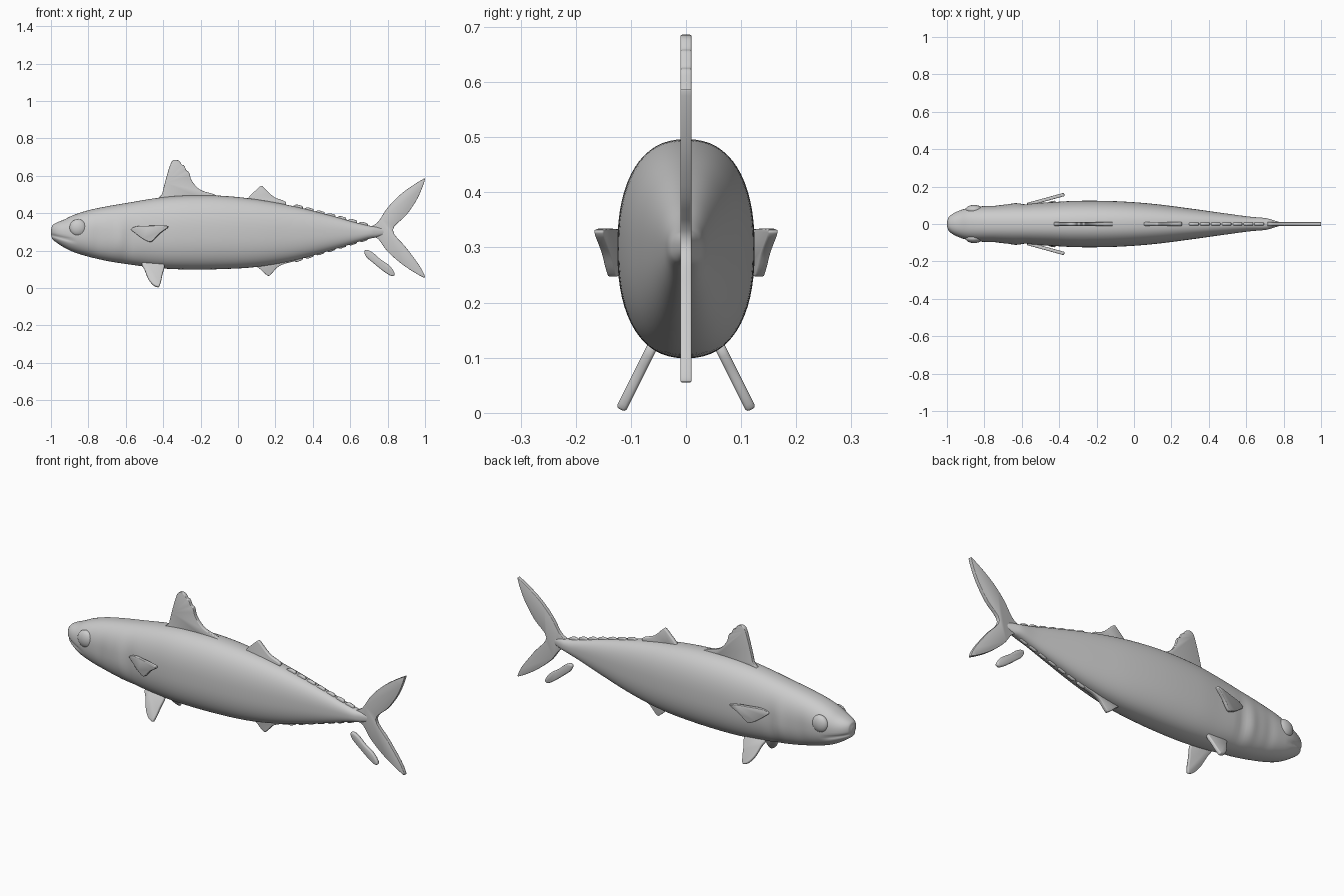
import bpy, bmesh, math
from mathutils import Vector

if "Cube" in bpy.data.objects:
    bpy.data.objects.remove(bpy.data.objects["Cube"])


def link(name, bm, angle=50):
    bmesh.ops.recalc_face_normals(bm, faces=bm.faces[:])
    me = bpy.data.meshes.new(name)
    bm.to_mesh(me)
    bm.free()
    ob = bpy.data.objects.new(name, me)
    bpy.context.collection.objects.link(ob)
    bpy.ops.object.select_all(action='DESELECT')
    ob.select_set(True)
    bpy.context.view_layer.objects.active = ob
    bpy.ops.object.shade_smooth_by_angle(angle=math.radians(angle))
    return ob


def catmull(a, b, c, d, t):
    return 0.5 * (2 * b + (c - a) * t + (2 * a - 5 * b + 4 * c - d) * t * t
                  + (3 * b - a - 3 * c + d) * t ** 3)


def bump(v, centre, width):
    return math.exp(-((v - centre) / width) ** 2)


# Body stations: x, top z, bottom z, half width
STATIONS = [Vector(s) for s in (
    (-1.0, .312, .285, .012), (-.993, .335, .262, .033), (-.97, .350, .243, .054),
    (-.93, .366, .217, .073), (-.88, .390, .193, .087), (-.80, .416, .168, .096),
    (-.70, .437, .145, .103), (-.60, .454, .129, .108), (-.45, .479, .109, .116),
    (-.30, .494, .100, .124), (-.10, .494, .101, .122), (.10, .474, .113, .108),
    (.30, .437, .148, .083), (.50, .387, .203, .055), (.62, .353, .240, .039),
    (.70, .334, .263, .032), (.74, .328, .271, .022), (.785, .318, .285, .008))]


def station_rings(sub=7):
    n = len(STATIONS)
    for i in range(n - 1):
        p = [Vector(STATIONS[min(max(k, 0), n - 1)]) for k in range(i - 1, i + 3)]
        for s in range(sub):
            yield catmull(*p, s / sub) if 0 < i < n - 2 else p[1].lerp(p[2], s / sub)
    yield STATIONS[-1]


# Body with gill cover ridge, cheek hollow and mouth groove
bm = bmesh.new()
N = 64
rings = []
for q in station_rings():
    x, top, bot, w = q
    cz, h = (top + bot) / 2, (top - bot) / 2
    e = 2 / 2.35
    ring = []
    for k in range(N):
        a = 2 * math.pi * k / N
        c, s = math.cos(a), math.sin(a)
        y = w * math.copysign(abs(c) ** e, c)
        z = cz + h * math.copysign(abs(s) ** e, s)
        d = bump(z, .24, .12) * (.006 * bump(x, -.635, .03) - .006 * bump(x, -.575, .025)
                                 - .004 * bump(x, -.75, .03))
        if x < -.86:
            d -= .007 * bump(z, .283 - .25 * (x + 1), .008) * min(1, (-.86 - x) * 20)
        ring.append(bm.verts.new((x, y + d * c, z)))
    rings.append(ring)
for r, t in zip(rings, rings[1:]):
    for k in range(N):
        bm.faces.new((r[k], r[(k + 1) % N], t[(k + 1) % N], t[k]))
bm.faces.new(rings[0])
bm.faces.new(rings[-1])
link("body", bm, 60)


# Flat fin from an x,z outline; depth gives y for each point
def fin(name, pts, depth=None, thick=.02, mirror=False, sub=4):
    bm = bmesh.new()
    n = len(pts)
    P = [Vector(p) for p in pts]
    verts = []
    for i in range(n):
        for s in range(sub):
            p = catmull(P[i - 1], P[i], P[(i + 1) % n], P[(i + 2) % n], s / sub)
            y = depth(p.x, p.y) if depth else 0
            verts.append(bm.verts.new((p.x, y, p.y)))
    bm.faces.new(verts)
    ob = link(name, bm)
    sol = ob.modifiers.new("thickness", 'SOLIDIFY')
    sol.thickness, sol.offset = thick, 0
    bev = ob.modifiers.new("round", 'BEVEL')
    bev.width, bev.segments, bev.angle_limit = thick * .32, 2, math.radians(50)
    if mirror:
        ob.modifiers.new("mirror", 'MIRROR').use_axis = (False, True, False)
    return ob


fin("front_dorsal_fin", [(-.41, .47), (-.405, .505), (-.385, .585), (-.36, .665), (-.34, .685),
    (-.315, .68), (-.30, .66), (-.288, .655), (-.275, .628), (-.262, .62), (-.25, .58),
    (-.225, .545), (-.19, .52), (-.12, .498), (-.12, .475)])
fin("rear_dorsal_fin", [(.05, .455), (.055, .482), (.09, .518), (.12, .545), (.135, .54), (.165, .51),
    (.20, .483), (.25, .464), (.255, .445), (.22, .43)])
fin("anal_fin", [(.09, .13), (.12, .10), (.16, .066), (.18, .078), (.21, .11), (.25, .13),
    (.30, .143), (.31, .155), (.27, .17), (.15, .16)])
fin("tail_fin", [(.68, .30), (.71, .328), (.75, .355), (.80, .43), (.88, .51), (.985, .58),
    (.998, .575), (.96, .48), (.90, .39), (.828, .31), (.90, .215), (.97, .12), (.998, .065),
    (.985, .06), (.89, .118), (.80, .195), (.75, .262), (.71, .275)])
fin("loose_fin_strip", [(.675, .195), (.69, .204), (.72, .19), (.76, .155), (.81, .12), (.838, .078),
    (.825, .064), (.80, .075), (.765, .10), (.71, .145), (.685, .168)])
fin("pectoral_fin", [(-.57, .315), (-.54, .33), (-.48, .333), (-.39, .334), (-.374, .325),
    (-.42, .29), (-.45, .258), (-.47, .247), (-.505, .262), (-.55, .295)],
    lambda x, z: -(.104 + .275 * (x + .57)), .018, True)
fin("pelvic_fin", [(-.51, .135), (-.50, .10), (-.48, .05), (-.455, .018), (-.43, .006),
    (-.418, .015), (-.405, .07), (-.40, .13)],
    lambda x, z: -(.121 - .5 * z), .019, True)

# Finlets along the back and belly of the tail
for i in range(7):
    x = .30 + i * .058
    for side, base, slope in (("upper", .440, -.265), ("lower", .146, .305)):
        up = 1 if side == "upper" else -1
        z = base + slope * (x - .30)
        dz = slope * .05
        fin(f"{side}_finlet_{i + 1}", [(x - .015, z - up * .012), (x + .01, z + up * .006),
            (x + .036, z + dz + up * .014), (x + .046, z + dz + up * .008),
            (x + .04, z + dz - up * .012)], None, .016, sub=3)

# Eyes
for name, s in (("left_eye", -1), ("right_eye", 1)):
    bm = bmesh.new()
    bmesh.ops.create_uvsphere(bm, u_segments=32, v_segments=16, radius=1)
    for v in bm.verts:
        v.co = Vector((v.co.x * .046 - .855, v.co.y * .026 + s * .076, v.co.z * .046 + .322))
    link(name, bm)
